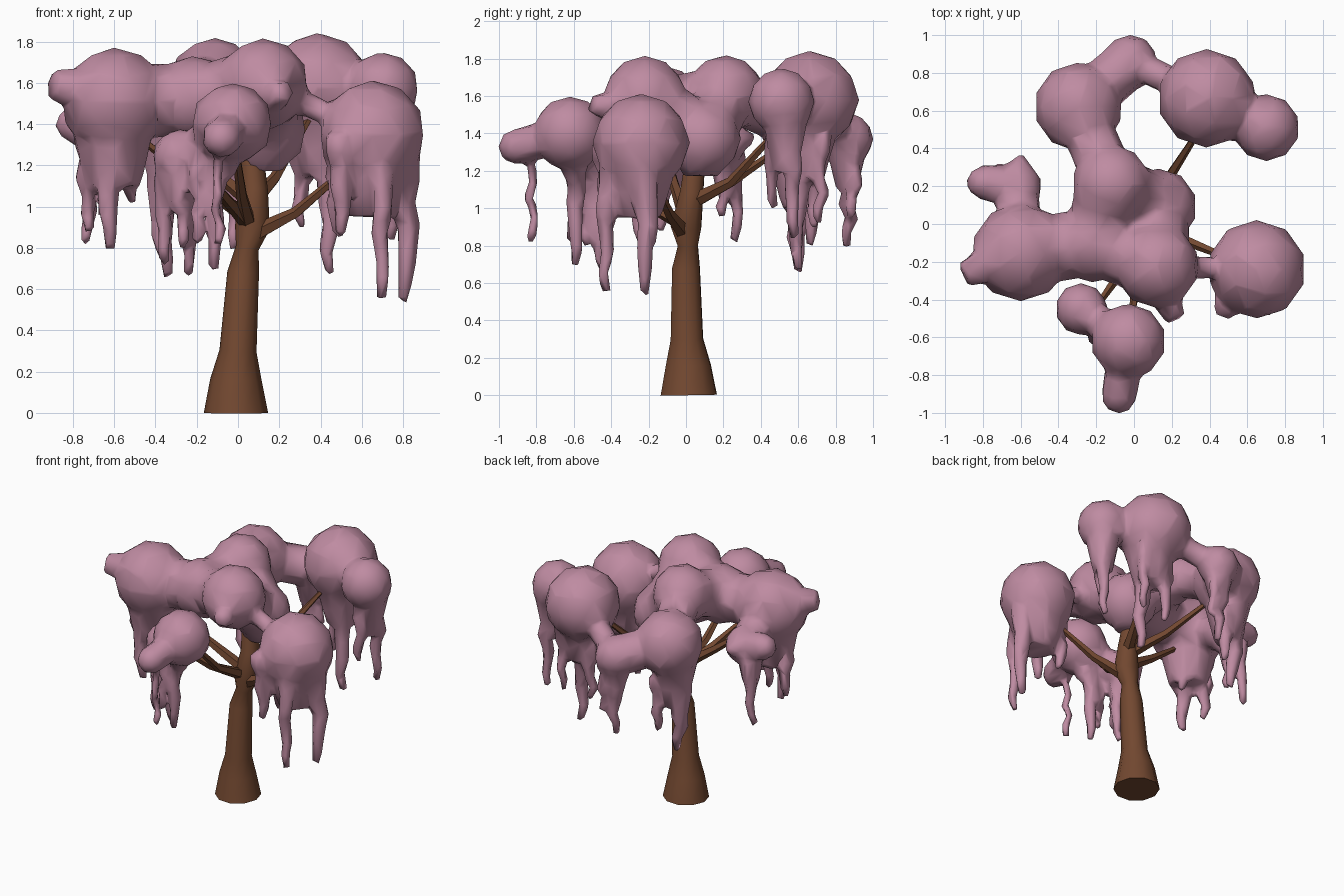
import bpy, bmesh, math, random
from mathutils import Vector

random.seed(4)


def material(name, rgb):
    m = bpy.data.materials.new(name)
    m.diffuse_color = (*rgb, 1)
    return m


def tube(bm, pts, sides):
    """Closed tube through (x, y, z, radius) points."""
    P = [Vector(p[:3]) for p in pts]
    rings = []
    for i, p in enumerate(P):
        d = (P[min(i + 1, len(P) - 1)] - P[max(i - 1, 0)]).normalized()
        u = d.cross(Vector((0.05, 1, 0.02))).normalized()
        v = d.cross(u)
        rings.append([bm.verts.new(p + pts[i][3] * (math.cos(a) * u + math.sin(a) * v))
                      for a in (k * math.tau / sides for k in range(sides))])
    for a, b in zip(rings, rings[1:]):
        for k in range(sides):
            j = (k + 1) % sides
            bm.faces.new((a[k], a[j], b[j], b[k]))
    bm.faces.new(rings[0][::-1])
    bm.faces.new(rings[-1])


def finish(bm, name, mat):
    bmesh.ops.recalc_face_normals(bm, faces=bm.faces)
    for f in bm.faces:
        f.smooth = True
    me = bpy.data.meshes.new(name)
    bm.to_mesh(me)
    bm.free()
    me.materials.append(mat)
    ob = bpy.data.objects.new(name, me)
    bpy.context.collection.objects.link(ob)
    bpy.context.view_layer.objects.active = ob
    ob.select_set(True)
    bpy.ops.object.shade_smooth_by_angle(angle=math.radians(40))
    ob.select_set(False)
    return ob


bark = material("bark", (0.17, 0.065, 0.03))
pink = material("blossom", (0.52, 0.26, 0.36))

# Trunk with flared foot
bm = bmesh.new()
tube(bm, [(-0.01, 0.015, 0, 0.156), (-0.01, 0.012, 0.16, 0.125), (0, 0.005, 0.3, 0.09),
          (0.025, 0, 0.68, 0.077), (0.045, 0.01, 0.8, 0.056), (0.07, 0, 0.9, 0.085),
          (0.08, 0.03, 1.08, 0.065), (0.06, 0.06, 1.35, 0.05)], 10)
finish(bm, "trunk", bark)

# Branches, each from the fork to a blossom cluster
bm = bmesh.new()
for start, mid, end in [
        ((0.10, -0.02, 0.88), (0.28, -0.09, 0.97), (0.55, -0.2, 1.2)),
        ((0.08, 0.02, 1.03), (0.18, 0.24, 1.14), (0.36, 0.52, 1.45)),
        ((0.05, 0.0, 0.95), (-0.2, -0.06, 1.12), (-0.5, -0.12, 1.35)),
        ((0.05, -0.02, 0.92), (-0.06, -0.24, 1.04), (-0.2, -0.44, 1.22)),
        ((0.05, -0.02, 0.92), (0.02, -0.26, 1.05), (-0.02, -0.55, 1.35)),
        ((0.06, 0.03, 1.03), (-0.08, 0.24, 1.14), (-0.25, 0.55, 1.35))]:
    tube(bm, [(*start, 0.042), (*mid, 0.028), (*end, 0.015)], 5)
finish(bm, "branches", bark)

# Blossom clusters: (x, y, z, radius)
balls = dict(
    right=(0.65, -0.24, 1.35, 0.255), back_right=(0.385, 0.665, 1.58, 0.255),
    far_right=(0.7, 0.51, 1.57, 0.175), back_left=(-0.295, 0.62, 1.45, 0.23),
    back=(-0.02, 0.86, 1.37, 0.14), crown=(-0.12, 0.21, 1.61, 0.205),
    core=(0.13, 0.09, 1.37, 0.2), front_right=(0.12, -0.22, 1.59, 0.22),
    middle=(-0.22, -0.1, 1.52, 0.205), left=(-0.6, -0.15, 1.51, 0.255),
    left_small=(-0.62, 0.2, 1.36, 0.13), left_tip=(-0.8, 0.22, 1.4, 0.085),
    front=(-0.03, -0.62, 1.4, 0.195), front_tip=(-0.08, -0.91, 1.33, 0.092),
    front_low=(-0.28, -0.45, 1.24, 0.135))
bm = bmesh.new()
for x, y, z, r in balls.values():
    new = bmesh.ops.create_icosphere(bm, subdivisions=2, radius=r * 1.03)["verts"]
    bmesh.ops.translate(bm, verts=new, vec=(x, y, z))

# Necks between neighbouring clusters
for a, b, r in [("left", "middle", 0.18), ("middle", "crown", 0.17), ("crown", "core", 0.17),
                ("middle", "front_right", 0.17), ("core", "front_right", 0.17),
                ("crown", "back_left", 0.14), ("back_left", "back", 0.14),
                ("back", "back_right", 0.08), ("back_right", "far_right", 0.13),
                ("front", "front_tip", 0.1), ("left", "left_small", 0.12),
                ("left_small", "left_tip", 0.1), ("front", "front_low", 0.09),
                ("front_right", "right", 0.06), ("middle", "core", 0.15)]:
    tube(bm, [(*balls[a][:3], r), (*balls[b][:3], r)], 8)

# Small stubs sticking out of the clusters
for p, q in [((-0.7, -0.18, 1.56, 0.13), (-0.9, -0.27, 1.59, 0.075)),
             ((0.15, -0.35, 1.52, 0.09), (0.22, -0.5, 1.56, 0.06)),
             ((-0.6, 0.22, 1.38, 0.1), (-0.61, 0.36, 1.37, 0.035))]:
    tube(bm, [p, q], 6)

# Skirts: broad tapering masses under the clusters
for x, y, z0, r0, z1, r1 in [
        (0.65, -0.25, 1.28, 0.225, 0.95, 0.12), (0.4, 0.64, 1.5, 0.2, 1.15, 0.1),
        (0.72, 0.53, 1.5, 0.13, 1.2, 0.07), (-0.32, 0.6, 1.4, 0.19, 1.0, 0.09),
        (-0.6, -0.15, 1.45, 0.21, 1.1, 0.13), (-0.68, 0.21, 1.35, 0.1, 1.1, 0.06),
        (-0.06, -0.6, 1.38, 0.13, 1.15, 0.05), (-0.28, -0.46, 1.22, 0.11, 0.98, 0.07),
        (-0.02, 0.86, 1.35, 0.12, 1.1, 0.06), (0.12, 0.08, 1.35, 0.15, 1.17, 0.1)]:
    tube(bm, [(x, y, z0, r0), (x, y, z1, r1)], 9)

# Hanging strands: (x, y, top z, bottom z, top radius)
for x, y, z0, z1, r in [
        (0.81, -0.21, 1.25, 0.54, 0.085), (0.69, -0.43, 1.2, 0.55, 0.06),
        (0.49, -0.42, 1.35, 0.86, 0.08), (0.48, -0.2, 1.2, 0.85, 0.06),
        (0.44, 0.6, 1.4, 0.67, 0.08),
        (0.3, 0.68, 1.4, 0.9, 0.06), (0.52, 0.72, 1.4, 0.92, 0.05),
        (0.75, 0.58, 1.4, 0.84, 0.06), (0.68, 0.46, 1.4, 1.0, 0.05),
        (-0.36, 0.6, 1.2, 0.66, 0.09), (-0.24, 0.66, 1.2, 0.8, 0.07),
        (-0.03, 0.87, 1.25, 0.79, 0.06), (0.05, 0.9, 1.3, 0.95, 0.045),
        (-0.73, 0.27, 1.3, 0.82, 0.05), (-0.66, 0.2, 1.3, 0.95, 0.055),
        (-0.73, -0.13, 1.4, 0.88, 0.075), (-0.62, -0.24, 1.3, 0.79, 0.08),
        (-0.52, -0.12, 1.3, 1.02, 0.06), (-0.36, -0.46, 1.2, 0.72, 0.055),
        (-0.24, -0.45, 1.1, 0.67, 0.05), (-0.28, -0.53, 1.15, 0.8, 0.05),
        (-0.11, -0.6, 1.2, 0.69, 0.06), (-0.2, -0.6, 1.25, 0.82, 0.045),
        (-0.1, -0.83, 1.3, 0.82, 0.03)]:
    n = 6
    tube(bm, [(x + random.uniform(-.018, .018), y + random.uniform(-.018, .018),
               z0 + (z1 - z0) * i / n, r + (0.03 - r) * (i / n) ** 1.3)
              for i in range(n + 1)], 5)
canopy = finish(bm, "blossom_canopy", pink)

# Fuse into one mass, soften the joins, then reduce to a low-poly surface
mod = canopy.modifiers.new("fuse", 'REMESH')
mod.mode, mod.voxel_size, mod.use_smooth_shade = 'VOXEL', 0.02, True
mod = canopy.modifiers.new("soften", 'SMOOTH')
mod.factor, mod.iterations = 0.5, 4
mod = canopy.modifiers.new("reduce", 'DECIMATE')
mod.ratio = 0.06
